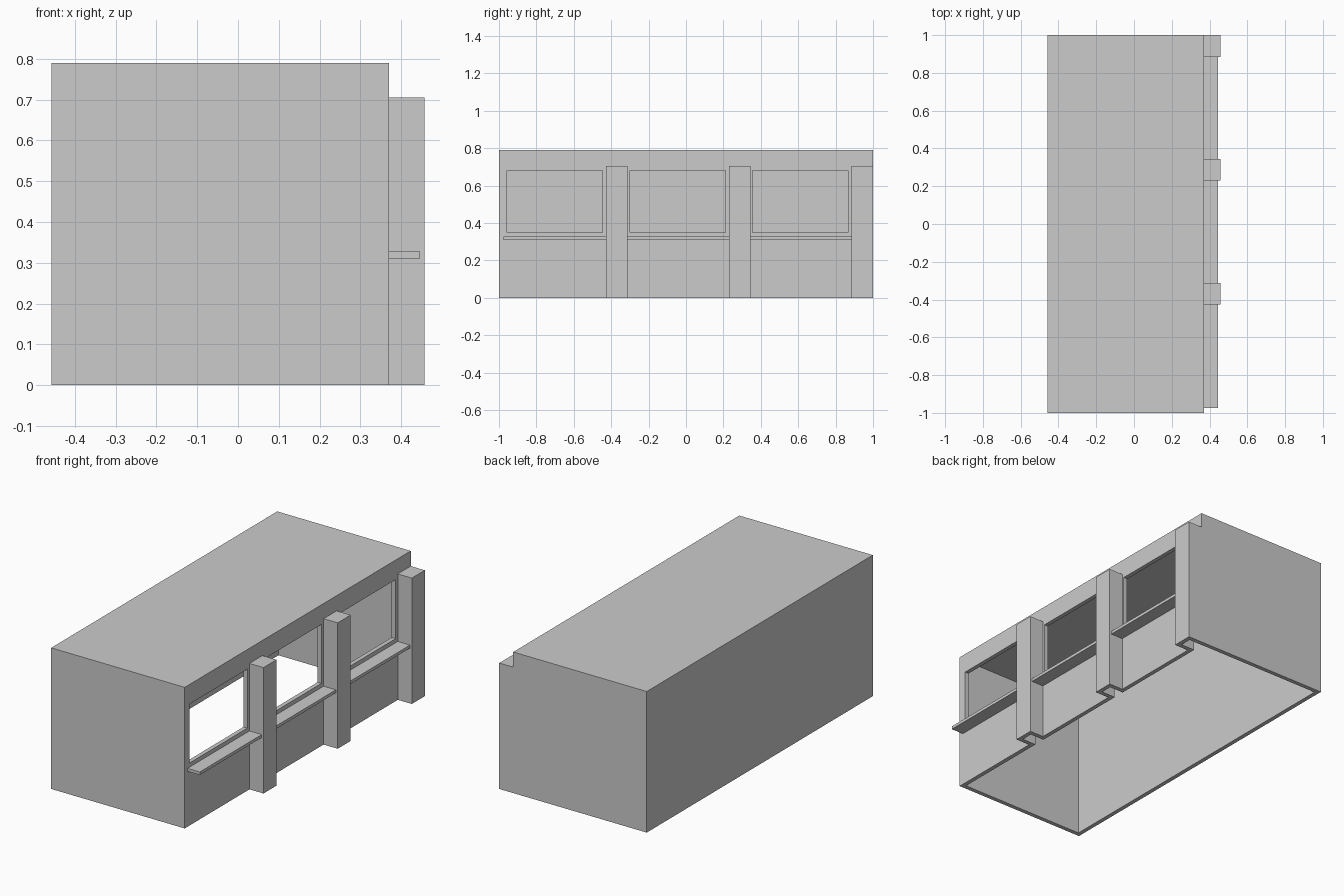
import bpy

if "Cube" in bpy.data.objects:
    bpy.data.objects.remove(bpy.data.objects["Cube"])

T = 0.024                      # wall thickness
X0, XW, XP = -0.457, 0.37, 0.457   # back, window wall, pillar front
TOP = 0.79
STEP = 0.656                   # bay spacing
PILLAR_Y = [-0.427 + i * STEP for i in range(3)]
PILLAR_W = 0.115
PILLAR_TOP = 0.705


def box(name, x, y, z):
    """Box from (min, max) ranges."""
    bpy.ops.mesh.primitive_cube_add(size=1)
    ob = bpy.context.object
    ob.name = name
    for v in ob.data.vertices:
        v.co = [r[0] + (c + 0.5) * (r[1] - r[0]) for c, r in zip(v.co, (x, y, z))]
    return ob


def cut(target, cutter):
    mod = target.modifiers.new("cut", 'BOOLEAN')
    mod.operation = 'DIFFERENCE'
    mod.solver = 'EXACT'
    mod.object = cutter
    bpy.context.view_layer.objects.active = target
    bpy.ops.object.modifier_apply(modifier=mod.name)


def remove(ob):
    bpy.data.objects.remove(ob, do_unlink=True)


# Hollow building shell, open underneath
shell = box("building_shell", (X0, XW), (-1, 1), (0, TOP))
room = box("room_cutter", (X0 + T, XW - T), (-1 + T, 1 - T), (-0.1, TOP - T))
cut(shell, room)
remove(room)

# Window openings
for i in range(3):
    y = -0.956 + i * STEP
    opening = box("window_cutter", (XW - 0.1, XW + 0.1), (y, y + 0.51), (0.35, 0.68))
    cut(shell, opening)
    remove(opening)

# Hollow pillars, open to the room behind and below
for i, y in enumerate(PILLAR_Y):
    y1 = min(y + PILLAR_W, 1.0)
    pillar = box(f"pillar_{i + 1}", (XW, XP), (y, y1), (0, PILLAR_TOP))
    core = box("pillar_cutter", (XW - 0.06, XP - T),
               (y + T, y1 - T - 0.001), (-0.1, PILLAR_TOP - T))
    cut(pillar, core)
    cut(shell, core)
    remove(core)

# Window sills between the pillars
starts = [-0.975] + [p + PILLAR_W for p in PILLAR_Y[:2]]
for i, (a, b) in enumerate(zip(starts, PILLAR_Y)):
    box(f"window_sill_{i + 1}", (XW, 0.446), (a, b), (0.31, 0.327))
